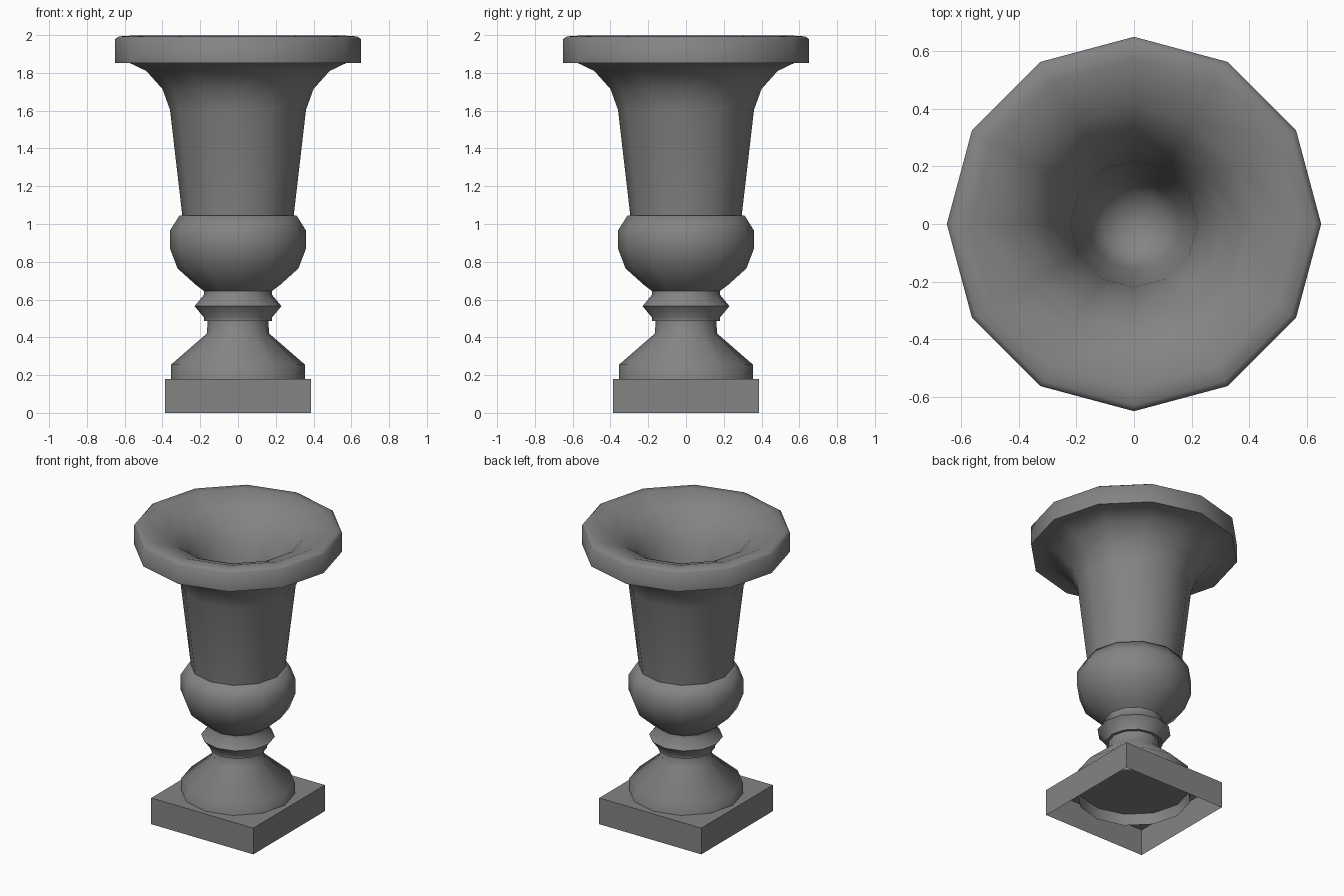
import bpy, bmesh, math

if "Cube" in bpy.data.objects:
    bpy.data.objects.remove(bpy.data.objects["Cube"])

SIDES = 12

stone = bpy.data.materials.new("dark_stone")
stone.diffuse_color = (0.23, 0.23, 0.23, 1)
stone.use_nodes = True
stone.node_tree.nodes["Principled BSDF"].inputs["Base Color"].default_value = stone.diffuse_color


def finish(name, bm, smooth=None):
    bmesh.ops.recalc_face_normals(bm, faces=bm.faces)
    mesh = bpy.data.meshes.new(name)
    bm.to_mesh(mesh)
    bm.free()
    mesh.materials.append(stone)
    ob = bpy.data.objects.new(name, mesh)
    bpy.context.collection.objects.link(ob)
    if smooth:
        bpy.ops.object.select_all(action='DESELECT')
        ob.select_set(True)
        bpy.context.view_layer.objects.active = ob
        bpy.ops.object.shade_smooth_by_angle(angle=math.radians(smooth))
    return ob


def lathe(name, profile, smooth=60):
    """Turn a list of (radius, height) points around z."""
    bm = bmesh.new()
    rings = []
    for r, z in profile:
        if r == 0:
            rings.append([bm.verts.new((0, 0, z))] * SIDES)
        else:
            rings.append([bm.verts.new((r * math.cos(i * math.tau / SIDES),
                                        r * math.sin(i * math.tau / SIDES), z))
                          for i in range(SIDES)])
    for a, b in zip(rings, rings[1:]):
        for i in range(SIDES):
            j = (i + 1) % SIDES
            bm.faces.new(list(dict.fromkeys((a[i], a[j], b[j], b[i]))))
    return finish(name, bm, smooth)


# Square plinth, open underneath
bm = bmesh.new()
bmesh.ops.create_cube(bm, size=1)
for v in bm.verts:
    v.co = (v.co.x * 0.775, v.co.y * 0.775, (v.co.z + 0.5) * 0.18)
bottom = [f for f in bm.faces if f.calc_center_median().z < 0.01]
bmesh.ops.delete(bm, geom=bottom, context='FACES_ONLY')
finish("plinth", bm)

# Flared foot, sunk into the plinth
lathe("foot", [(0.355, 0.10), (0.355, 0.255), (0.165, 0.42), (0.16, 0.49)])

# Collar ring between foot and bowl
lathe("collar", [(0.16, 0.487), (0.18, 0.487), (0.18, 0.505), (0.23, 0.565),
                 (0.18, 0.625), (0.18, 0.65)])

# Bowl, flared neck, rim, and the hollow inside
outside = [(0.18, 0.645), (0.22, 0.675), (0.32, 0.765), (0.36, 0.87),
           (0.36, 0.965), (0.31, 1.045), (0.295, 1.045), (0.36, 1.605),
           (0.40, 1.715), (0.485, 1.81), (0.575, 1.853), (0.65, 1.853)]
inside = [(0.65, 1.98), (0.63, 1.993), (0.57, 1.997), (0.41, 1.935),
          (0.31, 1.83), (0.25, 1.70), (0.22, 1.58), (0.16, 1.05),
          (0.11, 0.96), (0, 0.92)]
lathe("urn_body", outside + inside)
